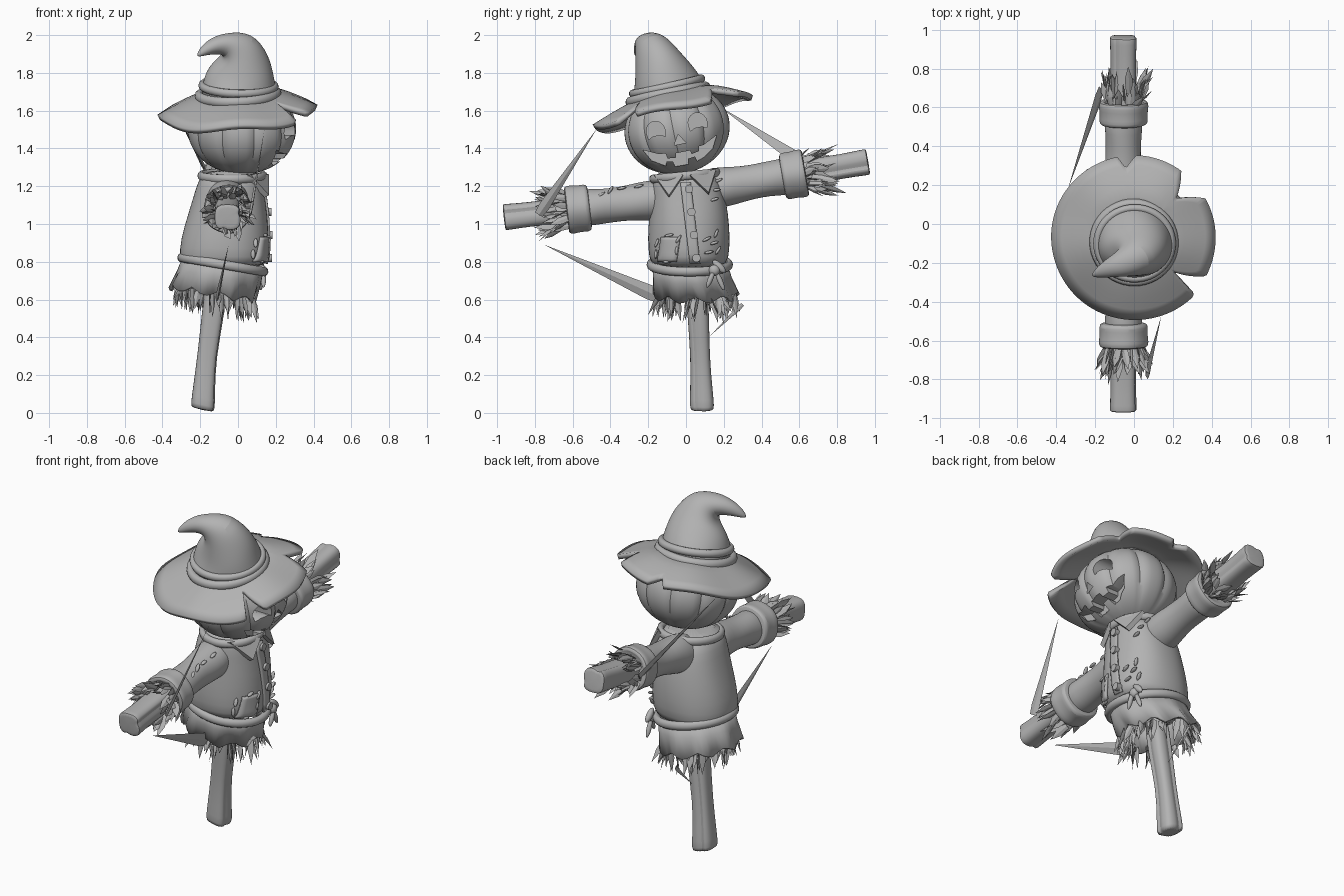
import bpy, bmesh, math, random
from math import sin, cos, pi, radians
from mathutils import Vector, Matrix

random.seed(4)
X, Y, Z = Vector((1, 0, 0)), Vector((0, 1, 0)), Vector((0, 0, 1))
if "Cube" in bpy.data.objects:
    bpy.data.objects.remove(bpy.data.objects["Cube"])

clay = bpy.data.materials.new("clay grey")
clay.use_nodes = True
clay.diffuse_color = (0.45, 0.45, 0.45, 1)
clay.node_tree.nodes["Principled BSDF"].inputs["Base Color"].default_value = (0.45, 0.45, 0.45, 1)


def finish(ob, name, angle=40):
    ob.name = name
    ob.data.materials.clear()
    ob.data.materials.append(clay)
    bpy.ops.object.select_all(action='DESELECT')
    ob.select_set(True)
    bpy.context.view_layer.objects.active = ob
    bpy.ops.object.shade_smooth_by_angle(angle=radians(angle))
    return ob


def from_bm(bm, name, angle=40):
    bmesh.ops.recalc_face_normals(bm, faces=bm.faces)
    me = bpy.data.meshes.new(name)
    bm.to_mesh(me)
    bm.free()
    ob = bpy.data.objects.new(name, me)
    bpy.context.collection.objects.link(ob)
    return finish(ob, name, angle)


def tube(name, rings, n=32, ref=Y, axis=None, power=2, sub=1, shape=None, caps=True):
    """Loft of rings (x, y, z, radius a, radius b); shape gives (scale, z shift)."""
    bm, loops = bmesh.new(), []
    pts = [Vector(r[:3]) for r in rings]
    for i, r in enumerate(rings):
        t = Vector(axis) if axis else pts[min(i + 1, len(pts) - 1)] - pts[max(i - 1, 0)]
        t.normalize()
        b = (ref - t * ref.dot(t)).normalized()
        a = b.cross(t)
        loop = []
        for k in range(n):
            u = 2 * pi * k / n
            c, s = (math.copysign(abs(v) ** (2 / power), v) for v in (cos(u), sin(u)))
            f, dz = shape(u, i) if shape else (1, 0)
            loop.append(bm.verts.new(pts[i] + (a * c * r[3] + b * s * r[4]) * f + Z * dz))
        loops.append(loop)
    for l0, l1 in zip(loops, loops[1:]):
        for k in range(n):
            bm.faces.new((l0[k], l0[(k + 1) % n], l1[(k + 1) % n], l1[k]))
    if caps:
        bm.faces.new(loops[0])
        bm.faces.new(loops[-1])
    ob = from_bm(bm, name)
    if sub:
        ob.modifiers.new("Smooth", 'SUBSURF').levels = sub
    return ob


def torus(name, loc, rot, scale, minor):
    bpy.ops.mesh.primitive_torus_add(location=loc, rotation=rot, major_radius=1, minor_radius=minor,
                                     major_segments=48, minor_segments=10)
    bpy.context.object.scale = scale
    return finish(bpy.context.object, name, 60)


def blade(bm, p, q, width, belly=0.4):
    """Flat pointed strip from p to q, widest at the belly."""
    d = (q - p).normalized()
    w = d.orthogonal().normalized()
    w.rotate(Matrix.Rotation(random.uniform(0, pi), 3, d))
    h = w.cross(d)
    def ring(c, a):
        return [bm.verts.new(c + w * a * i + h * a * 0.25 * j) for i, j in ((1, 0), (0, 1), (-1, 0), (0, -1))]
    r0, r1, tip = ring(p, width * 0.8), ring(p.lerp(q, belly), width), bm.verts.new(q)
    for k in range(4):
        m = (k + 1) % 4
        bm.faces.new((r0[k], r0[m], r1[m], r1[k]))
        bm.faces.new((r1[k], r1[m], tip))
    bm.faces.new(r0)


def cracks(u, i):
    return (0.8 if abs(sin(1.5 * u + 0.4)) < 0.12 else 1), 0


def folds(u, i):
    return 1 + 0.03 * sin(3 * u + 2.1 * i), 0


# Post
tube("post", [(-.188, .085, .015, .058, .058), (-.186, .085, .03, .066, .066), (-.18, .082, .12, .06, .06),
              (-.165, .075, .3, .05, .05), (-.135, .066, .5, .06, .058), (-.1, .05, .8, .06, .06)],
     n=28, axis=(.22, 0, 1), power=3, shape=cracks)

# Jacket body
BODY = [(.76, -.08, .015, .215, .19), (.82, -.075, .015, .235, .21), (.92, -.07, .015, .232, .217),
        (1.05, -.055, .015, .21, .21), (1.17, -.045, .01, .185, .195), (1.24, -.035, 0, .175, .18),
        (1.29, -.03, -.01, .13, .13)]
tube("jacket_body", [(x, y, z, a, b) for z, x, y, a, b in BODY], axis=Z, power=2.3,
     shape=lambda u, i: (1 + .012 * sin(4 * u + i), 0))


def chest(y, z, lift=0.0):
    """Point on the front of the jacket."""
    for r, s in zip(BODY, BODY[1:]):
        if z <= s[0]:
            break
    f = (z - r[0]) / (s[0] - r[0])
    cx, cy, a, b = (r[k] + (s[k] - r[k]) * f for k in range(1, 5))
    t = min(abs(y - cy) / b, 0.98)
    return Vector((cx + a * (1 - t ** 2.3) ** (1 / 2.3) + lift, y, z))


def patch(name, y0, y1, z0, z1, lean=0.0, steps=8):
    bm = bmesh.new()
    grid = [[bm.verts.new(chest(y0 + (y1 - y0) * j / 4 + lean * i / steps, z0 + (z1 - z0) * i / steps, .004))
             for j in range(5)] for i in range(steps + 1)]
    for i in range(steps):
        for j in range(4):
            bm.faces.new((grid[i][j], grid[i][j + 1], grid[i + 1][j + 1], grid[i + 1][j]))
    ob = from_bm(bm, name)
    ob.modifiers.new("Thickness", 'SOLIDIFY').thickness = 0.012
    ob.modifiers["Thickness"].offset = 0


patch("button_strip", .02, .075, .79, 1.22, -.05)
patch("sewn_patch", -.15, -.05, .8, .93, .02)
for i in range(4):
    z = .82 + .122 * i
    bpy.ops.mesh.primitive_cylinder_add(vertices=20, radius=.022, depth=.03, rotation=(0, pi / 2, 0),
                                        location=chest(.055 - .013 * i, z, .008))
    finish(bpy.context.object, "button")

# Stitches on jacket and sleeve
spots = [(chest(y, z, .005), a) for y, z, a in
         [(-.16, .84, 1.5), (-.155, .9, 1.2), (-.1, .8, .1), (-.05, .86, 1.5), (-.09, .94, .2), (-.04, .92, 1),
          (.11, .92, .5), (.15, .9, .3), (.17, .86, 1), (.12, .85, .2), (.16, .95, 1.2), (.15, 1.13, .3),
          (.16, 1.18, .1), (.17, 1.23, .4)]]
spots += [(Vector((.01, y, z)), a) for y, z, a in
          [(-.45, 1.155, .6), (-.4, 1.18, 1), (-.34, 1.19, .2), (-.29, 1.16, .8), (-.25, 1.2, .3)]]
for p, a in spots:
    bpy.ops.mesh.primitive_uv_sphere_add(segments=10, ring_count=6, radius=1, location=p, rotation=(a, 0, 0))
    bpy.context.object.scale = (.012, .026, .008)
    finish(bpy.context.object, "stitch", 60)

# Collar
torus("collar_roll", (-.03, -.005, 1.255), (.1, 0, 0), (.165, .17, .2), .12)
for tri in ([(.04, -.17, 1.25), (.14, -.015, 1.25), (.14, -.09, 1.14)],
            [(.14, .02, 1.25), (.05, .16, 1.28), (.135, .12, 1.155)]):
    bm = bmesh.new()
    f = bm.faces.new([bm.verts.new(p) for p in tri])
    ext = bmesh.ops.extrude_face_region(bm, geom=[f])["geom"]
    bmesh.ops.translate(bm, verts=[v for v in ext if isinstance(v, bmesh.types.BMVert)], vec=(.025, 0, .012))
    from_bm(bm, "collar_flap")

# Skirt of the jacket with a ragged hem
tube("jacket_skirt", [(-.08, .02, .79, .218, .2), (-.1, .03, .72, .222, .207), (-.135, .05, .61, .23, .225)],
     n=48, axis=(.17, 0, 1), caps=False, sub=0,
     shape=lambda u, i: (1 + .02 * i * sin(9 * u), .04 * abs((u * 9 / (2 * pi)) % 1 - .5) * 2 * (i == 2)))
bpy.context.object.modifiers.new("Thickness", 'SOLIDIFY').thickness = .015
bm = bmesh.new()
for i in range(75):
    u = random.uniform(0, 2 * pi)
    r = random.uniform(.8, 1)
    p = Vector((-.13 + .21 * r * cos(u), .05 + .205 * r * sin(u), .64 - .035 * cos(u)))
    out = random.uniform(-.02, .05)
    blade(bm, p, p + Vector((out * cos(u), out * sin(u) + random.uniform(-.03, .03), -random.uniform(.07, .14))), .018)
from_bm(bm, "hem_straw", 20)

# Rope belt with a tied bow
torus("rope_belt", (-.08, .02, .785), (0, .17, 0), (.222, .208, .25), .1)
for name, loc, rot, size in [("belt_knot", (.125, .15, .755), 0, (.025, .03, .03)),
                             ("bow_loop", (.12, .175, .775), .8, (.018, .02, .045)),
                             ("bow_tail", (.135, .13, .71), -.4, (.014, .014, .05)),
                             ("bow_tail", (.12, .18, .70), .4, (.014, .014, .055))]:
    bpy.ops.mesh.primitive_uv_sphere_add(segments=16, ring_count=10, radius=1, location=loc, rotation=(rot, 0, 0))
    bpy.context.object.scale = size
    finish(bpy.context.object, name, 60)

# Arms: sleeve, rolled cuff, wooden beam and straw
for side, a, b in (("left", (-.055, .05, 1.17), (-.055, .965, 1.33)),
                   ("right", (-.055, -.05, 1.14), (-.055, -.965, 1.035))):
    a, b = Vector(a), Vector(b)
    d = (b - a).normalized()

    def along(table):
        return [(*a.lerp(b, f), r, r) for f, r in table]
    tube(side + "_sleeve", along([(0, .1), (.12, .112), (.22, .1), (.32, .09), (.42, .092), (.5, .098), (.56, .098)]),
         n=24, ref=X, axis=d, shape=folds)
    tube(side + "_cuff", along([(.5, .09), (.505, .118), (.52, .127), (.565, .122), (.61, .13), (.635, .125),
                                (.64, .105), (.62, .085)]), ref=X, axis=d, shape=lambda u, i: (1 + .015 * sin(5 * u), 0))
    tube(side + "_beam", along([(.4, .07), (.7, .07), (.85, .064), (.98, .07), (.996, .069), (1, .06)]),
         n=28, ref=X, axis=d, power=3, shape=cracks)
    bm = bmesh.new()
    up = X.cross(d)
    for i in range(60):
        u = random.uniform(0, 2 * pi)
        rad = X * cos(u) + up * sin(u)
        p = a.lerp(b, random.uniform(.6, .7)) + rad * random.uniform(.07, .095)
        swirl = rad.cross(d) * random.uniform(-.04, .04)
        blade(bm, p, p + d * random.uniform(.07, .15) + rad * random.uniform(0, .075) + swirl, .02, .55)
    from_bm(bm, side + "_cuff_straw", 20)

# Long loose spikes
bm = bmesh.new()
for p, q, w in [((.065, -.78, 1.05), (.14, -.475, 1.5), .03), ((-.17, .69, 1.28), (-.34, .18, 1.62), .04),
                ((-.11, -.13, .61), (-.05, -.75, .89), .04), ((-.14, .3, .575), (-.13, .13, .41), .012)]:
    blade(bm, Vector(p), Vector(q), w, .1)
from_bm(bm, "loose_spikes", 20)

# Pumpkin head with ribs
place = Matrix.Translation((.022, -.047, 1.5)) @ Matrix.Rotation(.2, 4, 'X')
bm = bmesh.new()
bmesh.ops.create_uvsphere(bm, u_segments=80, v_segments=40, radius=1)
for v in bm.verts:
    u = math.atan2(v.co.y, v.co.x)
    f = 1 - .07 * (1 - abs(sin(5 * u + .3))) ** 3 * (1 - v.co.z ** 4)
    v.co = Vector((v.co.x * .288 * f, v.co.y * .28 * f, v.co.z * .235))
bm.transform(place)
pumpkin = from_bm(bm, "pumpkin_head")

# Carved face
arch = [(.05 * cos(pi * k / 10), .055 * sin(pi * k / 10)) for k in range(11)] + [(-.045, -.035), (-.02, -.022),
                                                                             (.02, -.022), (.045, -.035)]
mouth = [(-.2, -.07), (-.12, -.108), (-.085, -.112), (-.08, -.14), (-.035, -.145), (-.03, -.122), (.045, -.122),
         (.05, -.142), (.09, -.135), (.095, -.11), (.12, -.108), (.2, -.07), (.165, -.135), (.11, -.172),
         (.07, -.185), (.065, -.158), (.025, -.163), (.022, -.192), (-.05, -.19), (-.055, -.162), (-.09, -.155),
         (-.095, -.178), (-.165, -.135)]
bm = bmesh.new()
for shape in ([(y - .113, z + .012) for y, z in arch], [(y + .113, z + .012) for y, z in arch],
              [(-.032, -.078), (.032, -.078), (0, -.025)], mouth):
    f = bm.faces.new([bm.verts.new((.15, y, z)) for y, z in shape])
    ext = bmesh.ops.extrude_face_region(bm, geom=[f], use_keep_orig=True)["geom"]
    bmesh.ops.translate(bm, verts=[v for v in ext if isinstance(v, bmesh.types.BMVert)], vec=(.25, 0, 0))
bm.transform(place)
cutter = from_bm(bm, "face_cutter")
cut = pumpkin.modifiers.new("Carve", 'BOOLEAN')
cut.operation, cut.solver, cut.object = 'DIFFERENCE', 'EXACT', cutter
bpy.context.view_layer.objects.active = pumpkin
bpy.ops.object.modifier_apply(modifier="Carve")
bpy.data.objects.remove(cutter)
finish(pumpkin, "pumpkin_head", 35)

# Hat brim with torn notches, given as (degrees, radius)
TEARS = [(-180, .42), (-46, .43), (-43, .42), (-42, .27), (-29, .42), (28, .41), (40, .3), (42, .29), (54, .41),
         (88, .41), (97, .345), (102, .41), (180, .42)]


def brim_radius(deg):
    for (d0, r0), (d1, r1) in zip(TEARS, TEARS[1:]):
        if deg <= d1:
            return r0 + (r1 - r0) * (deg - d0) / (d1 - d0)


bm, loops = bmesh.new(), []
for k in range(180):
    deg = -180 + 2 * k
    u, edge, row = radians(deg), brim_radius(deg), []
    for j in range(6):
        r = .15 + (edge - .15) * j / 5
        x, y = r * cos(u), r * sin(u)
        drop = .09 * max(0, (r - .2) / .22) ** 1.2 + .012 * sin(5 * u) * (r / .42) ** 2
        row.append(bm.verts.new((x, y - .06, 1.68 + .2 * y + .06 * x - drop)))
    loops.append(row)
for k in range(180):
    for j in range(5):
        a, b = loops[k], loops[(k + 1) % 180]
        bm.faces.new((a[j], a[j + 1], b[j + 1], b[j]))
brim = from_bm(bm, "hat_brim")
thick = brim.modifiers.new("Thickness", 'SOLIDIFY')
thick.thickness, thick.offset = .028, 0

# Hat crown with bent tip, and rolled band
tube("hat_crown", [(0, -.085, 1.64, .2, .2), (.003, -.095, 1.71, .2, .195), (.015, -.12, 1.79, .182, .16),
                   (.018, -.148, 1.87, .15, .126), (-.005, -.18, 1.935, .115, .098), (-.06, -.205, 1.955, .062, .07),
                   (-.125, -.225, 1.945, .046, .05), (-.18, -.25, 1.918, .028, .03), (-.215, -.265, 1.89, .008, .008)],
     shape=folds, sub=2)
torus("hat_band_lower", (0, -.095, 1.685), (.2, -.04, 0), (.205, .205, .23), .12)
torus("hat_band_upper", (.003, -.1, 1.73), (.22, .02, 0), (.192, .186, .2), .11)
